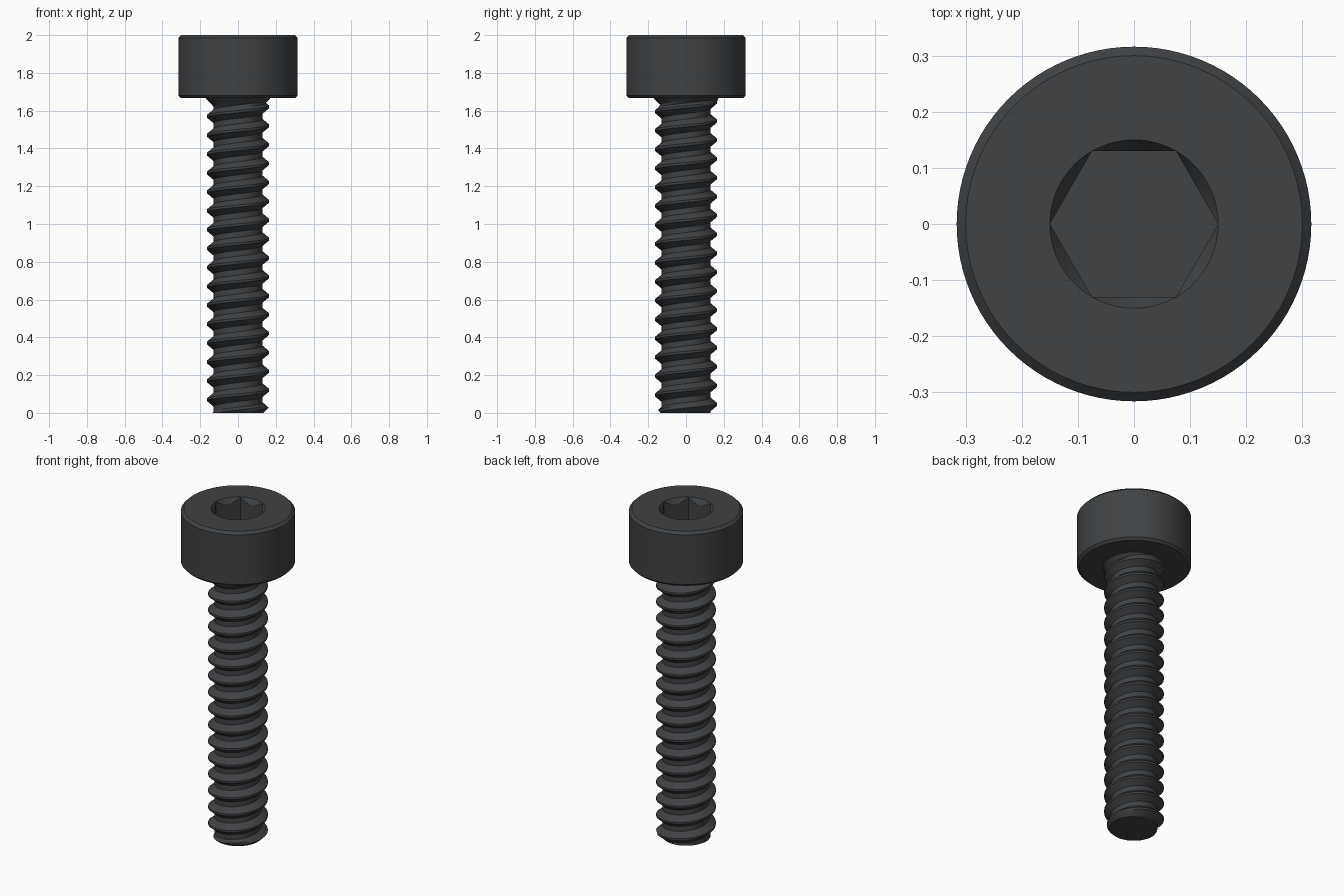
import bpy, bmesh
from math import sin, cos, pi, radians

if "Cube" in bpy.data.objects:
    bpy.data.objects.remove(bpy.data.objects["Cube"])

SEG = 96
HEAD_Z, TOP_Z = 1.667, 2.0
PITCH, MAJOR, MINOR = 0.1, 0.165, 0.13
CREST_Z = 0.02                      # height of the crest at angle 0

steel = bpy.data.materials.new("black_steel")
steel.diffuse_color = (0.05, 0.054, 0.058, 1)
steel.use_nodes = True
steel.node_tree.nodes["Principled BSDF"].inputs["Base Color"].default_value = steel.diffuse_color


def surface(name, rows, fill_holes):
    """Skin a list of rings of points; coincident points are welded."""
    bm = bmesh.new()
    grid = [[bm.verts.new(p) for p in row] for row in rows]
    for a, b in zip(grid, grid[1:]):
        for i in range(len(a) - 1):
            quad = (a[i], a[i + 1], b[i + 1], b[i])
            # skip quads flattened by clamping at the ends
            if (a[i].co - b[i].co).length + (a[i + 1].co - b[i + 1].co).length > 1e-5:
                bm.faces.new(quad)
    bmesh.ops.remove_doubles(bm, verts=bm.verts, dist=1e-5)
    bmesh.ops.delete(bm, geom=[v for v in bm.verts if not v.link_faces], context='VERTS')
    if fill_holes:
        bmesh.ops.holes_fill(bm, edges=[e for e in bm.edges if e.is_boundary], sides=0)
    bmesh.ops.recalc_face_normals(bm, faces=bm.faces)
    mesh = bpy.data.meshes.new(name)
    bm.to_mesh(mesh)
    bm.free()
    mesh.materials.append(steel)
    obj = bpy.data.objects.new(name, mesh)
    bpy.context.collection.objects.link(obj)
    bpy.ops.object.select_all(action='DESELECT')
    obj.select_set(True)
    bpy.context.view_layer.objects.active = obj
    bpy.ops.object.shade_smooth_by_angle(angle=radians(28))
    return obj


def ring(radius, height):
    """Closed ring; radius and height are functions of the angle."""
    angles = [2 * pi * (i % SEG) / SEG for i in range(SEG + 1)]
    return [(radius(t) * cos(t), radius(t) * sin(t), height(t)) for t in angles]


def circle(r, z):
    return ring(lambda t: r, lambda t: z)


# Head: chamfered cylinder with a countersunk hexagon socket
SOCKET_R = 0.15


def hexagon(t):
    return SOCKET_R * cos(pi / 6) / cos(t % (pi / 3) - pi / 6)


head_rows = [
    circle(0.302, HEAD_Z), circle(0.316, HEAD_Z + 0.014),
    circle(0.316, TOP_Z - 0.016), circle(0.30, TOP_Z),
    circle(SOCKET_R, TOP_Z),
    ring(hexagon, lambda t: TOP_Z - 1.5 * (SOCKET_R - hexagon(t))),
    ring(hexagon, lambda t: TOP_Z - 0.167),
]
surface("socket_head", head_rows, True)


# Shank: right-handed helical thread, chamfered tip, flare under the head
def thread_radius(t, z):
    d = (z - CREST_Z - PITCH * t / (2 * pi)) % PITCH
    d = min(d, PITCH - d)
    r = MAJOR - (MAJOR - MINOR) * min(max((d - 0.006) / 0.029, 0), 1)
    r = min(r, 0.135 + z)
    return max(r, 0.172 - (HEAD_Z - z))


profile = (-0.006, 0.006, 0.0205, 0.035, 0.05, 0.065, 0.0795)
shank_rows = []
for turn in range(-2, int(HEAD_Z / PITCH) + 2):
    for offset in profile:
        row = []
        for i in range(SEG + 1):
            t = 2 * pi * i / SEG
            z = CREST_Z + PITCH * (turn + i / SEG) + offset
            z = min(max(z, 0), HEAD_Z)
            r = thread_radius(t, z)
            row.append((r * cos(t), r * sin(t), z))
        shank_rows.append(row)
surface("threaded_shank", shank_rows, True)
